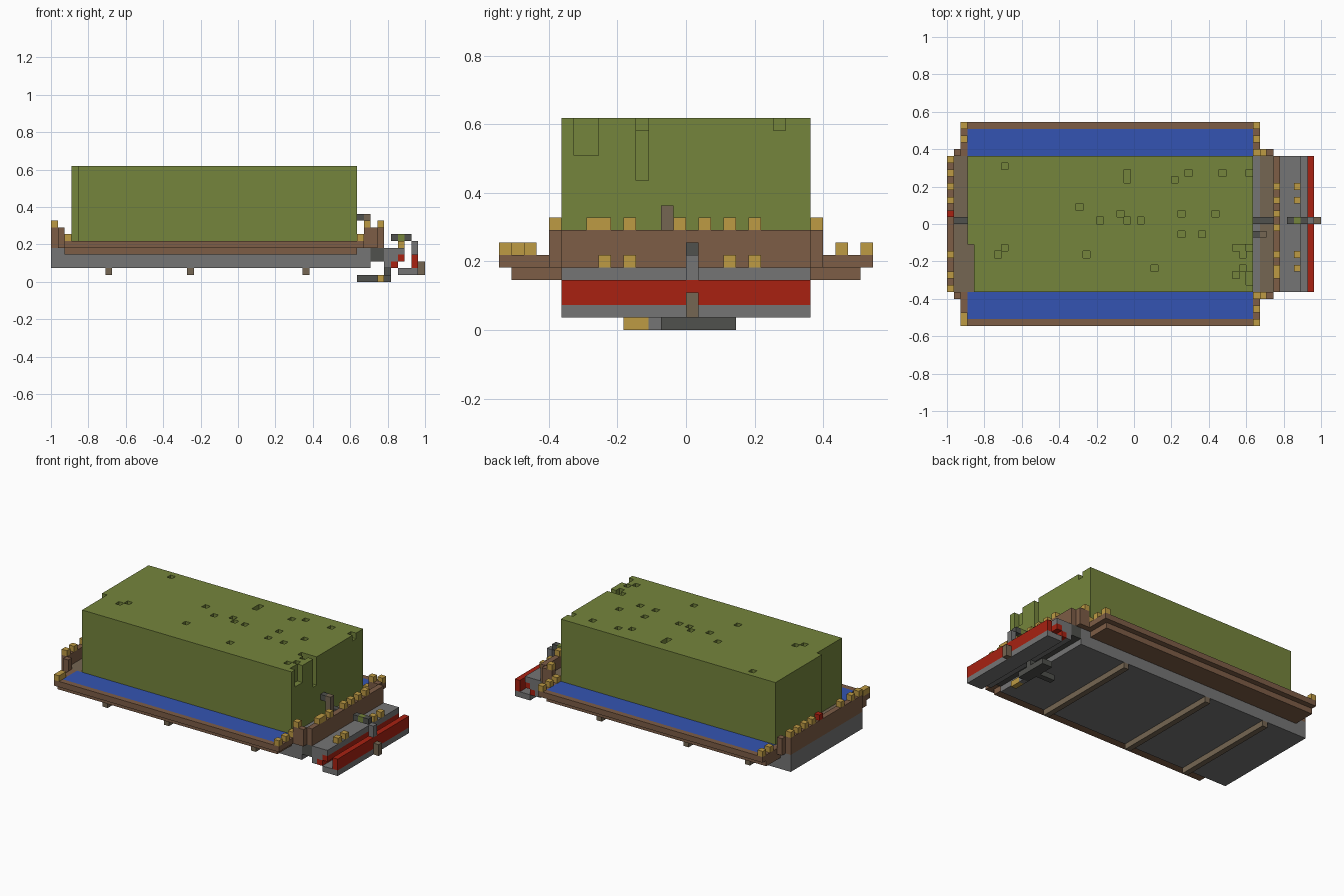
import bpy
import bmesh
from itertools import product
from mathutils import Matrix, Vector

if "Cube" in bpy.data.objects:
    bpy.data.objects.remove(bpy.data.objects["Cube"])

# The model sits on a block grid: LENGTH by WIDTH cells on the ground
LENGTH, WIDTH = 55, 30
CELL = 2 / LENGTH
PLACE = Matrix.Translation((-1, -WIDTH * CELL / 2, 0)) @ Matrix.Scale(CELL, 4)


def material(name, rgb):
    linear = [(c / 255 / 12.92) if c < 11 else ((c / 255 + 0.055) / 1.055) ** 2.4 for c in rgb]
    mat = bpy.data.materials.new(name)
    mat.use_nodes = True
    mat.diffuse_color = (*linear, 1)
    mat.node_tree.nodes["Principled BSDF"].inputs["Base Color"].default_value = (*linear, 1)
    return mat


green = material("olive green", (117, 133, 60))
brown = material("brown wood", (125, 93, 70))
taupe = material("weathered wood", (117, 102, 82))
grey = material("grey metal", (117, 117, 117))
dark = material("dark metal", (80, 81, 77))
gold = material("gold", (190, 155, 68))
blue = material("blue", (52, 84, 178))
red = material("red", (168, 33, 17))


def finish(name, bm, mat):
    bm.transform(PLACE)
    mesh = bpy.data.meshes.new(name)
    bm.to_mesh(mesh)
    bm.free()
    mesh.materials.append(mat)
    obj = bpy.data.objects.new(name, mesh)
    bpy.context.collection.objects.link(obj)
    return obj


def blocks(name, mat, *spans):
    """Each span is (x start, x end), (y start, y end), (z start, z end)."""
    bm = bmesh.new()
    for span in spans:
        low, high = (Vector(ends) for ends in zip(*span))
        size = Matrix.Diagonal((high - low).to_4d())
        size[3][3] = 1
        bmesh.ops.create_cube(bm, size=1, matrix=Matrix.Translation((low + high) / 2) @ size)
    return finish(name, bm, mat)


def studs(name, mat, x, z, rows):
    """Single blocks along one cross row."""
    return blocks(name, mat, *[((x, x + 1), (y, y + 1), (z, z + 1)) for y in rows])


def both_sides(span):
    """A span and its copy on the other long side."""
    x, y, z = span
    return span, (x, (WIDTH - y[1], WIDTH - y[0]), z)


def block_skin(name, mat, cells):
    """Outer faces of a set of filled cells."""
    bm = bmesh.new()
    for cell, axis, side in product(cells, range(3), (0, 1)):
        step = Vector((0, 0, 0))
        step[axis] = 2 * side - 1
        if tuple(int(c) for c in Vector(cell) + step) in cells:
            continue
        u, v = Vector((0, 0, 0)), Vector((0, 0, 0))
        u[(axis + 1) % 3] = v[(axis + 2) % 3] = 1
        start = Vector(cell)
        start[axis] += side
        corners = [start, start + u, start + u + v, start + v]
        if not side:
            corners.reverse()
        bm.faces.new([bm.verts.new(c) for c in corners])
    bmesh.ops.remove_doubles(bm, verts=bm.verts, dist=0.01)
    return finish(name, bm, mat)


DECK, TOP = 5, 17
BEAM = (5, 25)            # hull width
FULL = (DECK, DECK + 1)   # deck layer height

# Large green body, pitted on top and notched at one end
cells = set(product(range(4, 45), range(*BEAM), range(DECK, TOP)))
cells |= set(product((3,), range(12, 25), range(DECK, TOP)))
pits = {  # row: columns
    23: (8,), 22: (26, 35, 40, 44), 21: (26, 33), 17: (19,), 16: (25, 34, 39),
    15: (22, 26, 28), 13: (34, 37), 11: (8, 42, 43), 10: (7, 20, 43),
    8: (30, 43), 7: (42,),
}
cells -= {(x, y, TOP - 1) for y, columns in pits.items() for x in columns}
cells -= set(product((44,), (6, 7), range(14, TOP)))
cells -= set(product((44,), (11,), range(12, TOP)))
block_skin("green_body", green, cells)

# Hull and cross beams underneath
blocks("hull", grey, ((0, 47), BEAM, (2, DECK)))
blocks("hull_end", dark, ((47, 49), BEAM, (3, DECK)))
blocks("cross_beams", taupe, *[((x, x + 1), BEAM, (1, 2)) for x in (8, 20, 37)])

# Side troughs with blue filling
blocks("blue_troughs", blue, *both_sides(((3, 45), (1, 5), FULL)))
blocks("trough_floors", brown, *both_sides(((2, 45), (1, 5), (4, DECK))))
blocks("trough_rims", brown,
       *both_sides(((2, 46), (0, 1), FULL)),
       *both_sides(((2, 3), (1, 5), FULL)),
       *both_sides(((45, 46), (1, 5), FULL)))
studs("rim_studs_right", gold, 45, 6, (0, 2, 4, 25, 27, 29))
studs("rim_studs_left", gold, 2, 6, (0, 1, 27, 29))

# End decks and end walls
blocks("left_deck", taupe, ((1, 3), BEAM, FULL), ((3, 4), (5, 12), FULL))
blocks("right_deck_inner", grey, ((45, 46), BEAM, FULL))
blocks("right_deck_outer", taupe, ((46, 48), BEAM, FULL))
blocks("left_end_wall", brown, ((0, 1), BEAM, (DECK, 8)),
       *both_sides(((1, 2), (4, 5), (DECK, 8))))
blocks("right_end_wall", brown, ((48, 49), BEAM, (DECK, 8)),
       *both_sides(((46, 48), (4, 5), (DECK, 8))))
studs("left_wall_studs", gold, 0, 8, (5, 7, 10, 18, 20, 22, 24))
studs("right_wall_studs", gold, 48, 8, (7, 8, 10, 14, 16, 18, 20))
studs("right_corner_studs", gold, 46, 8, (4, 25))

# Small fittings on the end decks
blocks("lever_post", taupe, ((46, 47), (13, 14), (6, 10)))
blocks("lever_arm", dark, ((45, 46), (13, 14), (9, 10)))
blocks("deck_latch", dark, ((45, 48), (15, 16), (6, 7)))
blocks("left_latch", dark, ((1, 3), (15, 16), (6, 7)))
studs("left_lamp", red, 0, 8, (16,))

# Stepped platform at the right end
blocks("upper_step", grey, ((49, 52), BEAM, (4, 5)), ((49, 51), BEAM, (3, 4)),
       ((49, 50), BEAM, (2, 3)))
blocks("red_step_trim", red, ((51, 52), BEAM, (3, 4)), ((50, 51), BEAM, (2, 3)))
blocks("lower_step", grey, ((51, 54), BEAM, (1, 2)))
blocks("red_bumper", red, ((53, 54), BEAM, (2, 4)))
studs("step_studs", gold, 51, 5, (8, 10, 18, 20))

# Hook over the platform
HOOK = (15, 16)
blocks("hook_arm", dark, ((50, 51), HOOK, (6, 7)), ((52, 53), HOOK, (6, 7)))
blocks("hook_band", green, ((51, 52), HOOK, (6, 7)))
blocks("hook_post", grey, ((53, 54), HOOK, (4, 6)))
blocks("hook_foot", taupe, ((54, 55), HOOK, (1, 3)))

# Coupling below the hull
blocks("coupling", dark, ((48, 50), (13, 19), (0, 1)), ((45, 48), HOOK, (0, 1)),
       ((49, 50), HOOK, (1, 2)))
blocks("coupling_collar", grey, ((48, 49), (12, 13), (0, 1)))
blocks("coupling_tip", gold, ((48, 49), (10, 12), (0, 1)))
